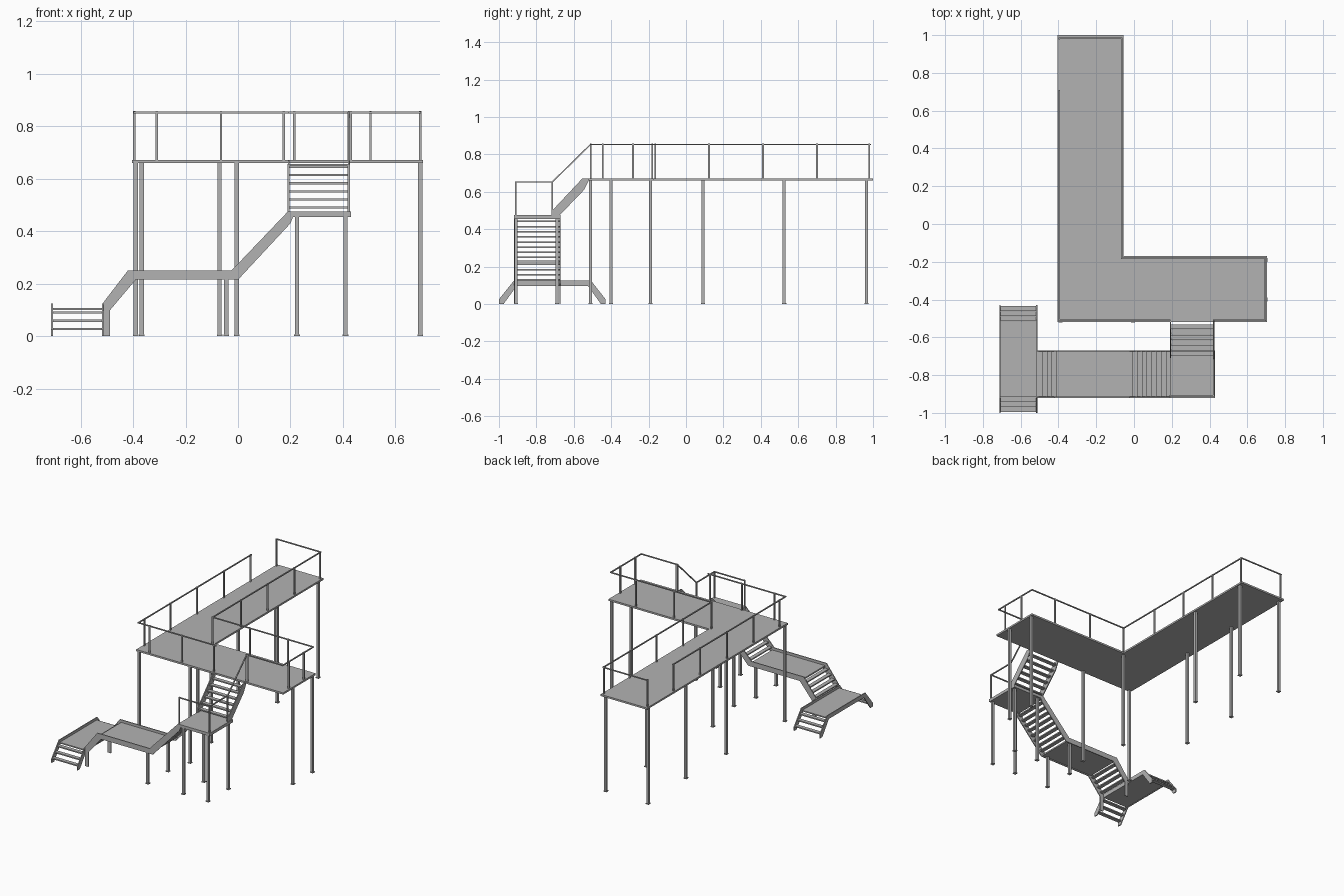
import bpy
import bmesh
from mathutils import Vector

cube = bpy.data.objects.get("Cube")
if cube:
    bpy.data.objects.remove(cube)

steel = bpy.data.materials.new("grey_steel")
steel.use_nodes = True
GREY = (0.45, 0.45, 0.45, 1)
steel.diffuse_color = GREY
steel.node_tree.nodes["Principled BSDF"].inputs["Base Color"].default_value = GREY


def finish(name, bm):
    bmesh.ops.recalc_face_normals(bm, faces=bm.faces)
    mesh = bpy.data.meshes.new(name)
    bm.to_mesh(mesh)
    bm.free()
    mesh.materials.append(steel)
    obj = bpy.data.objects.new(name, mesh)
    bpy.context.collection.objects.link(obj)
    return obj


def prism(bm, points, offset):
    """Extrude a flat outline by an offset vector."""
    face = bm.faces.new([bm.verts.new(p) for p in points])
    ext = bmesh.ops.extrude_face_region(bm, geom=[face])
    verts = [v for v in ext["geom"] if isinstance(v, bmesh.types.BMVert)]
    bmesh.ops.translate(bm, verts=verts, vec=offset)


def box(bm, x0, x1, y0, y1, z0, z1):
    prism(bm, [(x0, y0, z0), (x1, y0, z0), (x1, y1, z0), (x0, y1, z0)], (0, 0, z1 - z0))


def beam(bm, a, b, w):
    """Square bar between two points."""
    a, b = Vector(a), Vector(b)
    d = (b - a).normalized()
    ref = Vector((1, 0, 0)) if abs(d.x) < 0.9 else Vector((0, 1, 0))
    u = d.cross(ref).normalized() * w / 2
    v = d.cross(u).normalized() * w / 2
    a, b = a - d * w / 2, b + d * w / 2
    prism(bm, [a + u + v, a - u + v, a - u - v, a + u - v], b - a)


def plate(name, *dims):
    bm = bmesh.new()
    box(bm, *dims)
    finish(name, bm)


def stringers(name, outline, axis, positions, t=0.006):
    """Pair of side plates sharing one outline, set across x or y."""
    bm = bmesh.new()
    for p in positions:
        if axis == "y":
            prism(bm, [(u, p, v) for u, v in outline], (0, t, 0))
        else:
            prism(bm, [(p, u, v) for u, v in outline], (t, 0, 0))
    finish(name, bm)


def treads(name, axis, lo, hi, start, end, n, depth=0.026):
    """Evenly spaced open treads from start (run, z) to end (run, z)."""
    bm = bmesh.new()
    for i in range(n):
        f = (i + 0.5) / n
        r = start[0] + (end[0] - start[0]) * f
        z = start[1] + (end[1] - start[1]) * f
        run = (r - depth / 2, r + depth / 2)
        if axis == "x":
            box(bm, *run, lo, hi, z - 0.004, z + 0.004)
        else:
            box(bm, lo, hi, *run, z - 0.004, z + 0.004)
    finish(name, bm)


# Main L-shaped deck
DECK, TOP = 0.672, 0.853
bm = bmesh.new()
outline = [(-.405, -.52), (.705, -.52), (.705, -.17), (-.055, -.17), (-.055, 1), (-.405, 1)]
prism(bm, [(x, y, 0.66) for x, y in outline], (0, 0, DECK - 0.66))
finish("main_deck", bm)

# Deck railings: handrail paths, then their posts
L, R, F, B, I = -.395, .695, -.51, -.18, -.065
bm = bmesh.new()
for path in ([(L, .705), (L, F), (.19, F)],
             [(.425, F), (R, F), (R, B), (I, B), (I, .985), (L, .985)]):
    for a, b in zip(path, path[1:]):
        beam(bm, (*a, TOP), (*b, TOP), 0.007)
finish("deck_handrail", bm)

posts = [(L, y) for y in (-.445, -.165, .123, .412, .7)]
posts += [(x, F) for x in (-.31, I, .175, .43)]
posts += [(R, y) for y in (-.445, -.283)]
posts += [(x, B) for x in (I, .215, .505)]
posts += [(I, y) for y in (.123, .412, .7, .98)] + [(L, .98)]
bm = bmesh.new()
for x, y in posts:
    beam(bm, (x, y, DECK), (x, y, TOP), 0.009)
finish("deck_railing_posts", bm)


# Columns with foot plates
def columns(name, spots, top):
    bm = bmesh.new()
    for x, y in spots:
        box(bm, x - .008, x + .008, y - .008, y + .008, 0, top)
        box(bm, x - .011, x + .011, y - .011, y + .011, 0, 0.006)
    finish(name, bm)


columns("deck_columns", [(-.39, -.51), (-.367, .09), (-.367, .525), (-.39, .965), (-.07, .965),
                         (-.07, .525), (-.07, -.19), (-.005, -.51), (R, -.4), (R, -.19)], 0.66)
columns("upper_landing_columns", [(x, y) for x in (.225, .41) for y in (-.908, -.69)], 0.456)
columns("middle_landing_columns", [(-.045, y) for y in (-.908, -.69)], 0.22)

# Upper landing with its guard rail running up the stair
plate("upper_landing", .19, .43, -.92, -.67, .455, .475)
bm = bmesh.new()
X, Y, H = .422, -.91, .652
rail = [(.193, Y, H), (X, Y, H), (X, -.715, H), (X, F, TOP)]
for a, b in zip(rail, rail[1:]):
    beam(bm, a, b, 0.007)
for x, y, z in rail[:3]:
    beam(bm, (x, y, .47), (x, y, z), 0.008)
beam(bm, (X, F, DECK), (X, F, TOP), 0.008)
finish("upper_landing_railing", bm)

# Upper flight
stringers("upper_stair_stringers",
          [(-.71, .475), (-.71, .505), (-.555, .67), (-.515, .67), (-.545, .61), (-.675, .475)],
          "x", (.19, .42))
treads("upper_stair_treads", "y", .194, .422, (-.7, .475), (-.53, .66), 6)

# Middle landing with flights at both ends
stringers("middle_stair_stringers",
          [(-.512, 0), (-.512, .13), (-.42, .25), (-.025, .25), (.19, .475), (.21, .455),
           (.2, .43), (.0, .215), (-.39, .215), (-.487, .1), (-.487, 0)],
          "y", (-.92, -.676))
plate("middle_landing", -.41, -.01, -.916, -.674, .222, .232)
treads("middle_stair_treads", "x", -.916, -.674, (-.01, .235), (.195, .455), 8)
treads("lower_stair_treads", "x", -.916, -.674, (-.51, .115), (-.41, .225), 4)

# Bottom landing with short flights to the ground
stringers("bottom_stair_stringers",
          [(-1, 0), (-1, .025), (-.92, .125), (-.508, .125), (-.43, .025), (-.43, 0),
           (-.455, 0), (-.525, .097), (-.905, .097), (-.975, 0)],
          "x", (-.712, -.518))
plate("bottom_landing", -.708, -.516, -.915, -.515, .1, .108)
treads("bottom_front_treads", "y", -.708, -.516, (-.995, .012), (-.915, .105), 3)
treads("bottom_back_treads", "y", -.708, -.516, (-.435, .012), (-.515, .105), 3)
